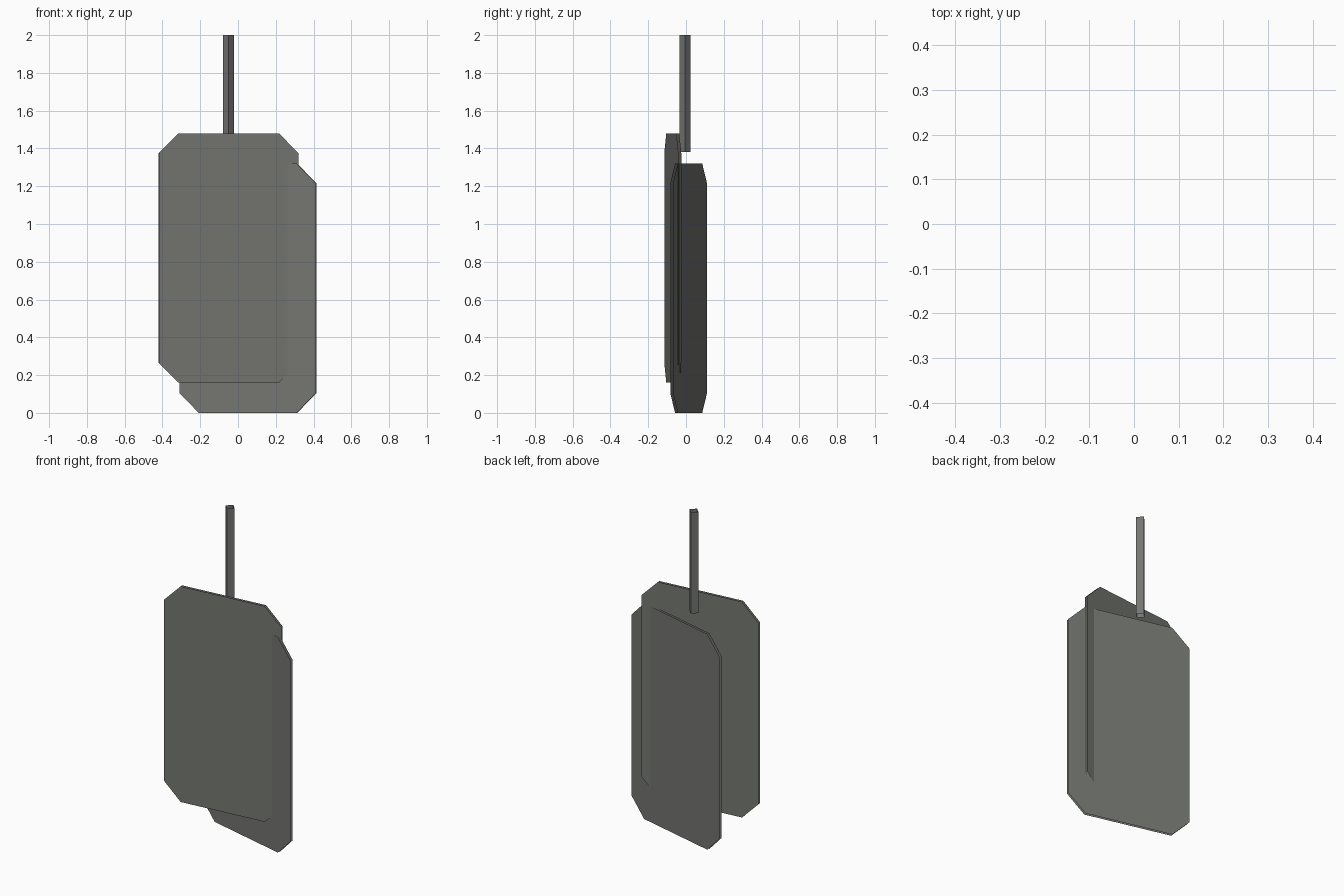
import bpy, math
from mathutils import Matrix, Vector

if "Cube" in bpy.data.objects:
    bpy.data.objects.remove(bpy.data.objects["Cube"])


def material(name, rgb):
    m = bpy.data.materials.new(name)
    m.diffuse_color = (*rgb, 1)
    m.use_nodes = True
    m.node_tree.nodes["Principled BSDF"].inputs["Base Color"].default_value = m.diffuse_color
    return m


tag_metal = material("dull grey metal", (0.175, 0.182, 0.163))
WIDTH, HEIGHT, CUT, THICK = 0.744, 1.32, 0.105, 0.015


def make(name, verts, faces, mat):
    mesh = bpy.data.meshes.new(name)
    mesh.from_pydata(verts, [], faces)
    mesh.materials.append(mat)
    ob = bpy.data.objects.new(name, mesh)
    bpy.context.collection.objects.link(ob)
    return ob


def tag(name, centre, degrees):
    """Octagonal plate: a front and a back sheet with open rims, turned about z."""
    w, h = WIDTH / 2, HEIGHT / 2
    outline = [(-w + CUT, -h), (w - CUT, -h), (w, -h + CUT), (w, h - CUT),
               (w - CUT, h), (-w + CUT, h), (-w, h - CUT), (-w, -h + CUT)]
    turn = Matrix.Rotation(math.radians(degrees), 3, 'Z')
    verts = [turn @ Vector((x, y, z)) + Vector(centre)
             for y in (-THICK / 2, THICK / 2) for x, z in outline]
    return make(name, verts, [range(8), range(15, 7, -1)], tag_metal)


# Two overlapping plates that cross near their right edges
tag("front_tag", (-0.05, -0.07, 0.82), 5.8)
tag("back_tag", (0.053, 0.014, 0.66), -14)

# Four-sided open hanging cord, corners facing front and sides
ring = [(-0.05 + 0.03 * math.cos(a * math.pi / 2), -0.005 + 0.03 * math.sin(a * math.pi / 2))
        for a in range(4)]
cord = [(x, y, z) for z in (1.38, 2.0) for x, y in ring]
make("hanging_cord", cord, [(i, (i + 1) % 4, (i + 1) % 4 + 4, i + 4) for i in range(4)],
     material("neutral grey cord", (0.178, 0.178, 0.172)))
